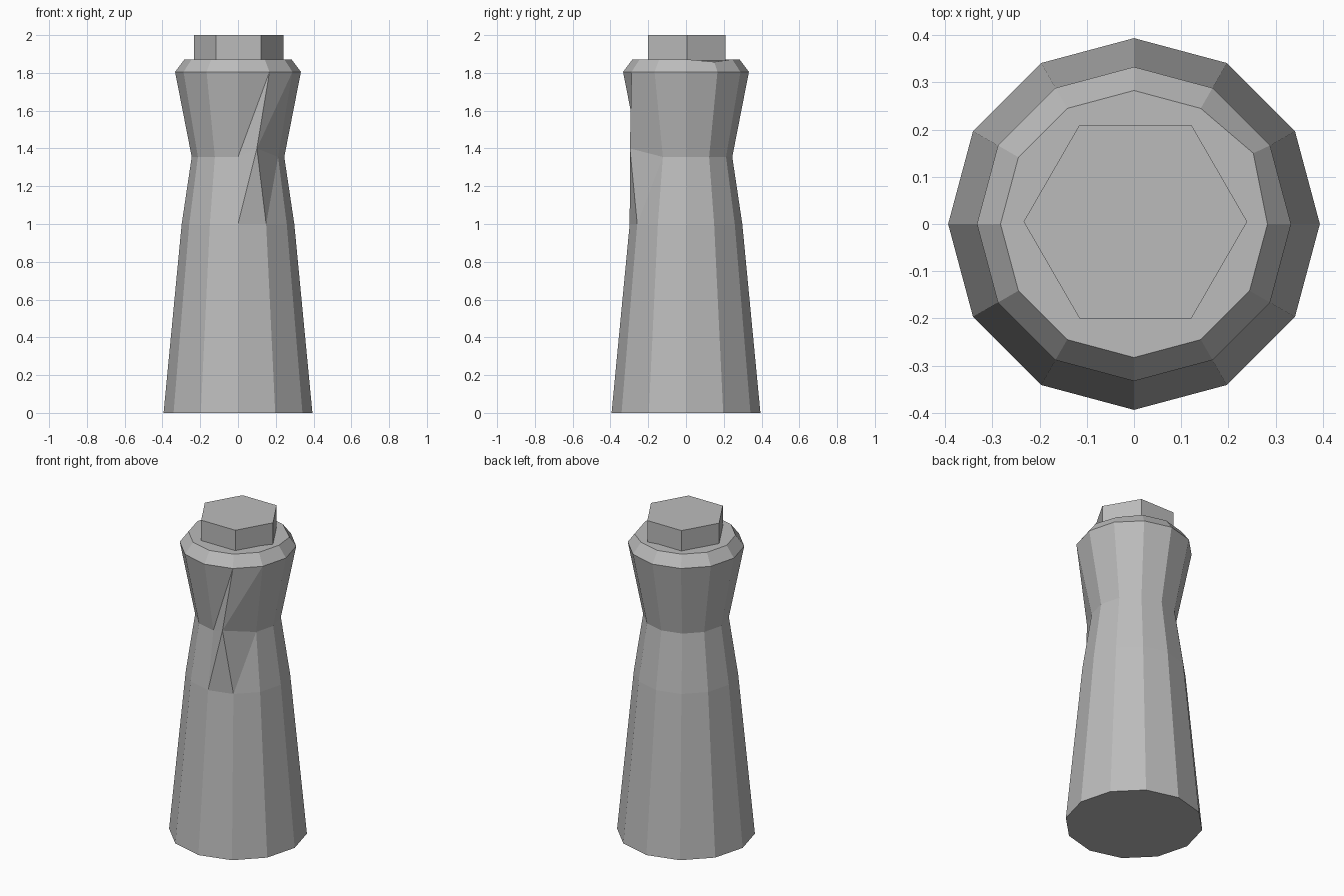
import bpy, bmesh
from math import sin, cos, radians
from mathutils import Vector

cube = bpy.data.objects.get("Cube")
if cube:
    bpy.data.objects.remove(cube, do_unlink=True)

grey = bpy.data.materials.new("plain_grey")
grey.use_nodes = True
COLOUR = (0.5, 0.5, 0.5, 1)
grey.diffuse_color = COLOUR
grey.node_tree.nodes["Principled BSDF"].inputs["Base Color"].default_value = COLOUR


def lathe(name, profile, sides, centre=(0, 0), edit=None):
    """Faceted turned solid from (radius, height) pairs, closed at both ends."""
    bm = bmesh.new()
    rings = []
    for r, z in profile:
        angles = [radians(360 * i / sides) for i in range(sides)]
        rings.append([bm.verts.new((centre[0] + r * cos(a), centre[1] + r * sin(a), z))
                      for a in angles])
    for low, high in zip(rings, rings[1:]):
        for i in range(sides):
            j = (i + 1) % sides
            bm.faces.new((low[i], low[j], high[j], high[i]))
    bm.faces.new(rings[0][::-1])
    bm.faces.new(rings[-1])
    if edit:
        edit(bm, rings)
    bmesh.ops.recalc_face_normals(bm, faces=bm.faces)
    mesh = bpy.data.meshes.new(name)
    bm.to_mesh(mesh)
    bm.free()
    mesh.materials.append(grey)
    obj = bpy.data.objects.new(name, mesh)
    bpy.context.collection.objects.link(obj)
    return obj


def pull_nose(bm, rings):
    """Pull one front neck corner out into a ridge and dent one top corner."""
    base, waist, neck, rim, top = rings
    front, nose, side = 9, 10, 11
    # creases fanning around the nose
    for a, b in ((neck[front], rim[nose]), (neck[nose], rim[side]),
                 (neck[nose], waist[front]), (neck[side], waist[nose])):
        bmesh.ops.connect_verts(bm, verts=[a, b])
    neck[nose].co = Vector((0.10, -0.297, 1.40))
    top[1].co = Vector((0.253, 0.15, 1.858))


# Tapered body with a narrow neck and bevelled rim
lathe("body", [(0.394, 0), (0.298, 1.0), (0.245, 1.355), (0.333, 1.805), (0.283, 1.872)],
      12, edit=pull_nose)

# Six-sided cap
lathe("cap", [(0.237, 1.855), (0.237, 2.0)], 6, centre=(0.003, 0.005))
